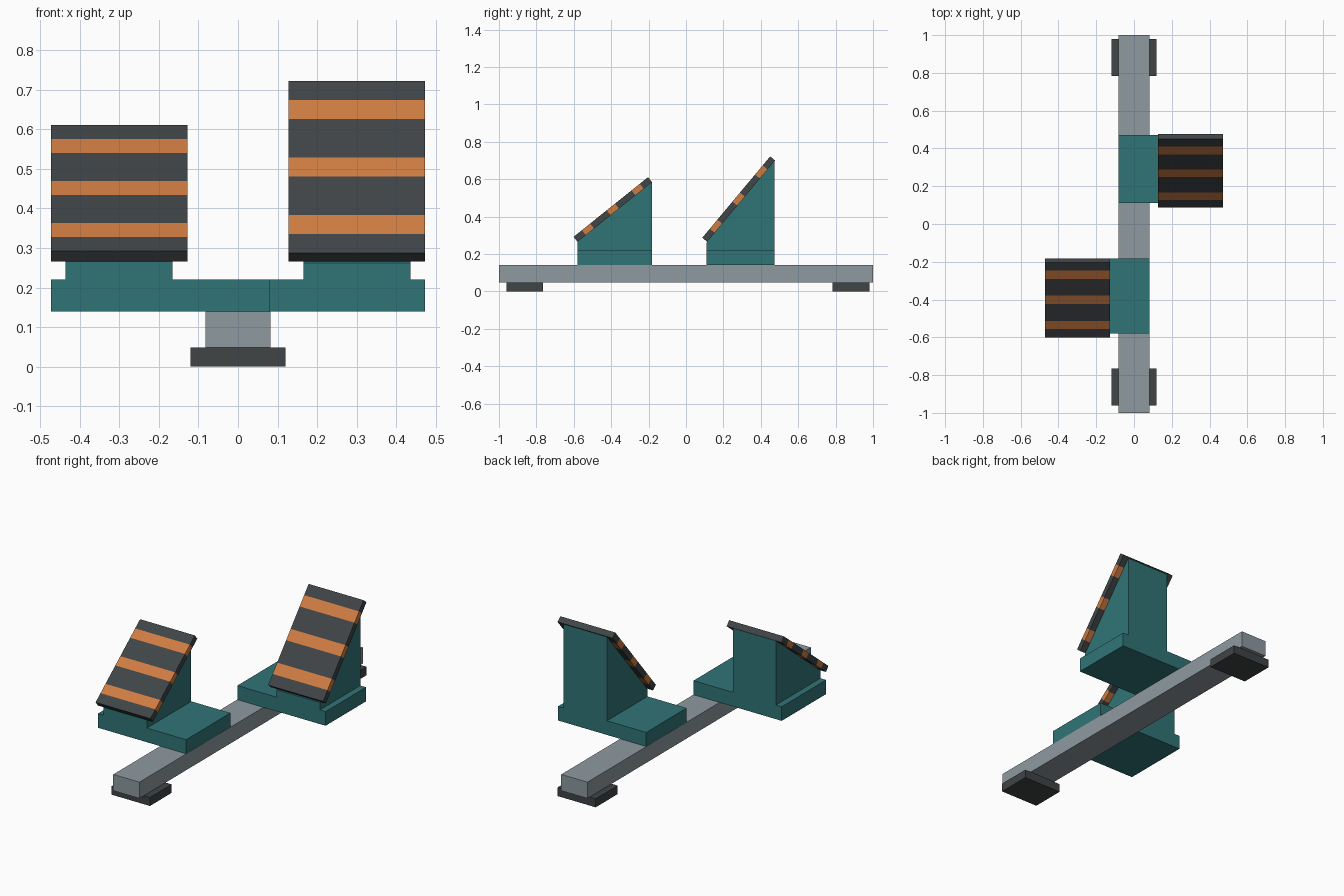
import bpy, bmesh
from mathutils import Vector

if "Cube" in bpy.data.objects:
    bpy.data.objects.remove(bpy.data.objects["Cube"])


def material(name, rgb):
    m = bpy.data.materials.new(name)
    m.diffuse_color = (*rgb, 1)
    m.use_nodes = True
    m.node_tree.nodes["Principled BSDF"].inputs["Base Color"].default_value = m.diffuse_color
    return m


STEEL = material("steel_grey", (0.27, 0.32, 0.35))
DARK = material("dark_rubber", (0.05, 0.058, 0.062))
TEAL = material("teal", (0.03, 0.175, 0.18))
ORANGE = material("orange", (0.62, 0.2, 0.055))


def finish(name, bm, *mats):
    bmesh.ops.recalc_face_normals(bm, faces=bm.faces)
    me = bpy.data.meshes.new(name)
    bm.to_mesh(me)
    bm.free()
    for m in mats:
        me.materials.append(m)
    ob = bpy.data.objects.new(name, me)
    bpy.context.collection.objects.link(ob)
    return ob


def extrude_x(name, profile, x0, x1, mat):
    """Extrude a (y, z) profile from x0 to x1."""
    bm = bmesh.new()
    face = bm.faces.new([bm.verts.new((x0, y, z)) for y, z in profile])
    ext = bmesh.ops.extrude_face_region(bm, geom=[face])["geom"]
    moved = [v for v in ext if isinstance(v, bmesh.types.BMVert)]
    bmesh.ops.translate(bm, verts=moved, vec=(x1 - x0, 0, 0))
    return finish(name, bm, mat)


def box(name, x0, x1, y0, y1, z0, z1, mat):
    return extrude_x(name, [(y0, z0), (y1, z0), (y1, z1), (y0, z1)], x0, x1, mat)


def striped_plate(name, low, high, thick, x0, x1):
    """Tilted plate whose top face runs low -> high, with three wrapped bands."""
    a, b = Vector((0, *low)), Vector((0, *high))
    d = (b - a).normalized()
    down = Vector((0, d.z, -d.y)) * thick
    half = 0.056
    cuts = [0] + [c + s for c in (1 / 6, 1 / 2, 5 / 6) for s in (-half, half)] + [1]
    bm = bmesh.new()
    rings = []
    for t in cuts:
        p = a.lerp(b, t)
        rings.append([bm.verts.new(q + Vector((x, 0, 0))) for q, x in
                      ((p, x0), (p, x1), (p + down, x1), (p + down, x0))])
    for i, (r, s) in enumerate(zip(rings, rings[1:])):
        for k in range(4):
            n = (k + 1) % 4
            bm.faces.new((r[k], r[n], s[n], s[k])).material_index = i % 2
    bm.faces.new(rings[0])
    bm.faces.new(rings[-1])
    return finish(name, bm, DARK, ORANGE), a + down, b + down


# Centre rail and its two feet
box("rail", -0.082, 0.082, -1, 1, 0.048, 0.14, STEEL)
box("front_foot", -0.12, 0.12, -0.96, -0.765, 0, 0.048, DARK)
box("rear_foot", -0.12, 0.12, 0.783, 0.98, 0, 0.048, DARK)

# Foot rests: base slab, wedge support and striped plate on each side
for label, side, y0, y1, low, high in (
        ("left", -1, -0.58, -0.183, (-0.601, 0.292), (-0.203, 0.611)),
        ("right", 1, 0.11, 0.472, (0.087, 0.287), (0.450, 0.722))):
    xs = lambda p, q: sorted((side * p, side * q))
    box(label + "_base", *xs(-0.081, 0.472), y0, y1, 0.14, 0.22, TEAL)
    _, u, v = striped_plate(label + "_plate", low, high, 0.034, *xs(0.128, 0.472))
    under = lambda y: u.z + (v.z - u.z) * (y - u.y) / (v.y - u.y)
    extrude_x(label + "_wedge", [(y0, 0.22), (y1, 0.22), (y1, under(y1)), (y0, under(y0))],
              *xs(0.165, 0.436), TEAL)
